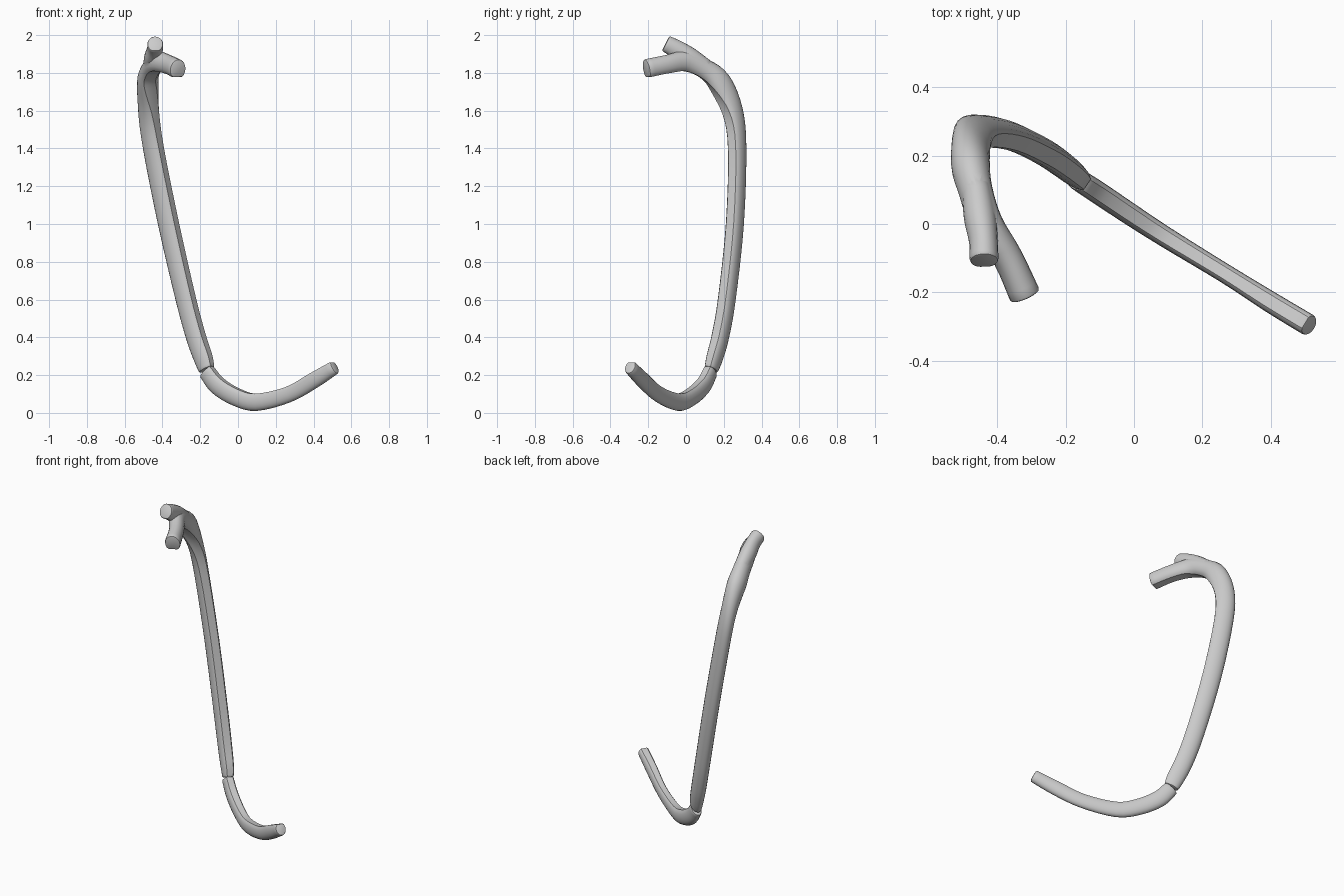
import bpy, bmesh, math
from mathutils import Vector

if "Cube" in bpy.data.objects:
    bpy.data.objects.remove(bpy.data.objects["Cube"])

material = bpy.data.materials.new("bone grey")
material.use_nodes = True
colour = (0.6, 0.6, 0.6, 1)
material.diffuse_color = colour
material.node_tree.nodes["Principled BSDF"].inputs["Base Color"].default_value = colour

SIDES = 20
STEPS = 4


def spline(points):
    """Catmull-Rom through stations of any number of values."""
    p = [Vector(q) for q in points]
    p = [p[0] * 2 - p[1]] + p + [p[-1] * 2 - p[-2]]
    out = []
    for i in range(1, len(p) - 2):
        a, b, c, d = p[i - 1:i + 3]
        for s in range(STEPS):
            t = s / STEPS
            out.append((b * 2 + (c - a) * t + (a * 2 - b * 5 + c * 4 - d) * t ** 2
                        + (b * 3 - a - c * 3 + d) * t ** 3) * 0.5)
    return out + [p[-2]]


def sweep(name, points, flat=0.75):
    """Stations: x, y, z, half thickness, half depth, thickness heading in degrees.
    The inner side of the section is flattened into a face with crisp edges."""
    rings = spline(points)
    bm = bmesh.new()
    loops = []
    for i, r in enumerate(rings):
        before, after = rings[max(i - 1, 0)], rings[min(i + 1, len(rings) - 1)]
        tangent = (Vector(after[:3]) - Vector(before[:3])).normalized()
        heading = math.radians(r[5])
        wide = Vector((math.cos(heading), math.sin(heading), 0))
        wide = (wide - tangent * wide.dot(tangent)).normalized()
        inner = wide.cross(tangent)
        loop = []
        for k in range(SIDES):
            a = math.tau * k / SIDES
            depth = min(math.cos(a), flat) + (1 - flat) / 2
            loop.append(bm.verts.new(Vector(r[:3]) + wide * math.sin(a) * r[3]
                                     + inner * depth * r[4] * 1.1))
        loops.append(loop)
    for a, b in zip(loops, loops[1:]):
        for k in range(SIDES):
            n = (k + 1) % SIDES
            bm.faces.new((a[k], a[n], b[n], b[k]))
    bm.faces.new(loops[0])
    bm.faces.new(loops[-1])
    bmesh.ops.recalc_face_normals(bm, faces=bm.faces)
    # soften the rims of the cut ends
    caps = [f for f in bm.faces if len(f.verts) == SIDES]
    rims = [e for f in caps for e in f.edges]
    bmesh.ops.bevel(bm, geom=rims, offset=0.008, segments=2, profile=0.5, affect='EDGES')
    mesh = bpy.data.meshes.new(name)
    bm.to_mesh(mesh)
    bm.free()
    mesh.materials.append(material)
    obj = bpy.data.objects.new(name, mesh)
    bpy.context.collection.objects.link(obj)
    return obj


def smooth(obj):
    bpy.ops.object.select_all(action='DESELECT')
    obj.select_set(True)
    bpy.context.view_layer.objects.active = obj
    bpy.ops.object.shade_smooth_by_angle(angle=math.radians(32))


# Bony shaft, curving over into the neck and head
rib = sweep("rib_shaft", [
    (-0.168, 0.136, 0.228, 0.030, 0.045, 57),
    (-0.188, 0.155, 0.29, 0.036, 0.053, 57),
    (-0.226, 0.185, 0.40, 0.039, 0.055, 57),
    (-0.28, 0.22, 0.60, 0.040, 0.056, 57),
    (-0.372, 0.263, 1.00, 0.040, 0.058, 57),
    (-0.452, 0.275, 1.40, 0.041, 0.058, 55),
    (-0.478, 0.250, 1.60, 0.046, 0.060, 45),
    (-0.480, 0.180, 1.752, 0.056, 0.062, 20),
    (-0.463, 0.100, 1.822, 0.050, 0.054, 5),
    (-0.430, 0.000, 1.862, 0.048, 0.056, 10),
    (-0.368, -0.100, 1.847, 0.044, 0.050, 25),
    (-0.317, -0.212, 1.824, 0.046, 0.050, 22),
])

# Raised knob beside the neck, fused to the shaft
knob = sweep("rib_knob", [
    (-0.462, 0.110, 1.825, 0.042, 0.042, 3),
    (-0.450, 0.020, 1.882, 0.047, 0.050, 3),
    (-0.440, -0.050, 1.926, 0.042, 0.046, 3),
    (-0.438, -0.108, 1.956, 0.042, 0.042, 3),
], flat=0.9)
union = rib.modifiers.new("fuse knob", 'BOOLEAN')
union.operation = 'UNION'
union.solver = 'EXACT'
union.object = knob
bpy.context.view_layer.objects.active = rib
bpy.ops.object.modifier_apply(modifier=union.name)
bpy.data.objects.remove(knob)
smooth(rib)

# Curved cartilage from its free tip up to the shaft
smooth(sweep("rib_cartilage", [
    (0.515, -0.298, 0.240, 0.032, 0.036, 57),
    (0.405, -0.232, 0.172, 0.031, 0.043, 57),
    (0.270, -0.147, 0.097, 0.028, 0.043, 57),
    (0.100, -0.043, 0.056, 0.030, 0.047, 57),
    (-0.010, 0.028, 0.082, 0.032, 0.049, 57),
    (-0.110, 0.095, 0.143, 0.033, 0.050, 57),
    (-0.170, 0.134, 0.220, 0.032, 0.046, 57),
]))
